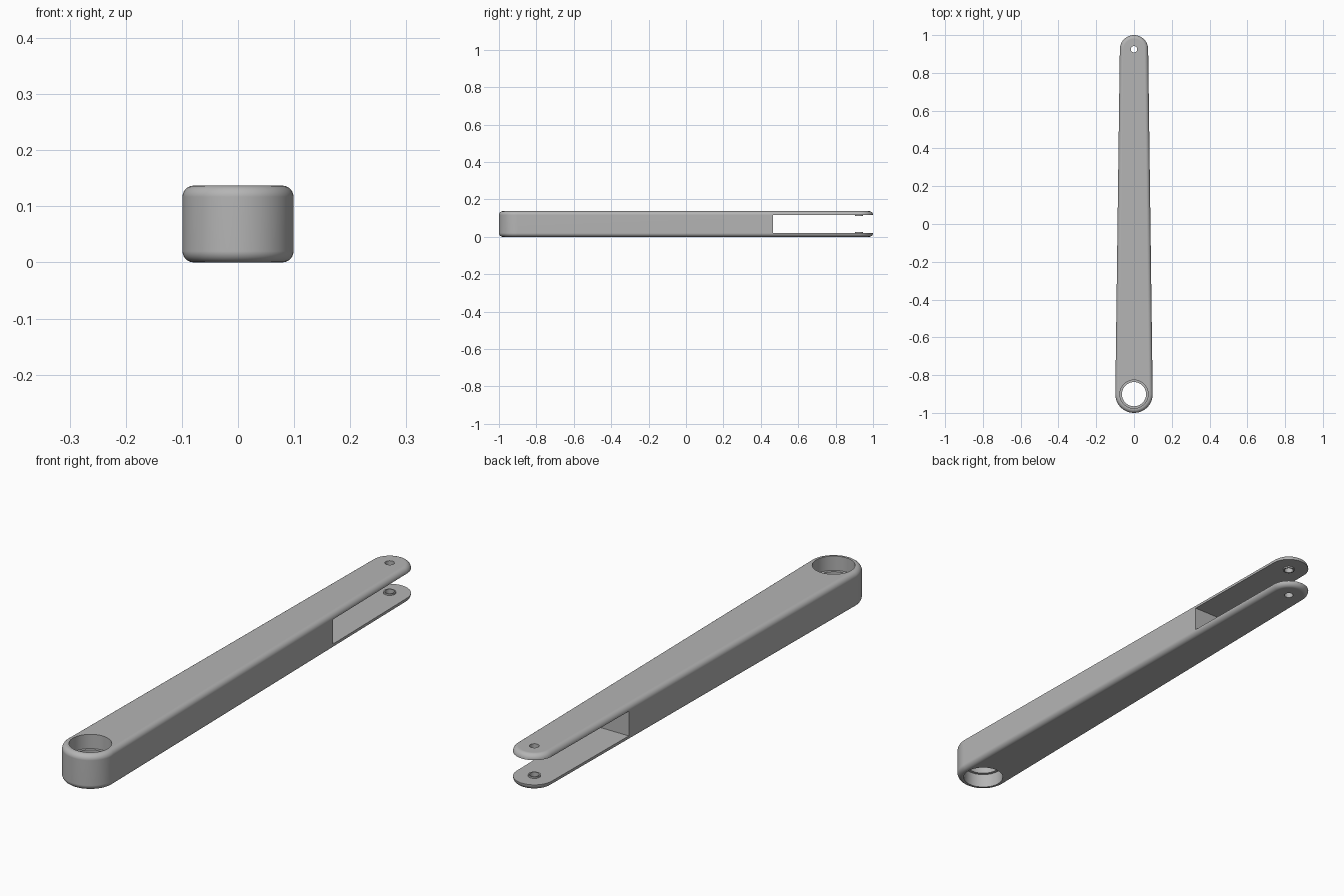
import bpy, bmesh, math

cube = bpy.data.objects.get("Cube")
if cube:
    bpy.data.objects.remove(cube, do_unlink=True)

HEIGHT, FILLET = 0.137, 0.02
FRONT_R, BACK_R = 0.099, 0.075
FRONT_Y, BACK_Y = FRONT_R - 1, 1 - BACK_R
PLATE = 0.021            # thickness of each fork plate
SLOT_Y = 0.465
PIN_R = 0.017

metal = bpy.data.materials.new("plain grey")
metal.use_nodes = True
metal.diffuse_color = (0.46, 0.46, 0.46, 1)
metal.node_tree.nodes["Principled BSDF"].inputs["Base Color"].default_value = metal.diffuse_color


def loft(name, rings, wrap=False):
    """Skin a list of equal-length point rings, capped or joined end to start."""
    bm = bmesh.new()
    loops = [[bm.verts.new(p) for p in ring] for ring in rings]
    pairs = list(zip(loops, loops[1:]))
    if wrap:
        pairs.append((loops[-1], loops[0]))
    else:
        bm.faces.new(loops[0])
        bm.faces.new(loops[-1])
    for a, b in pairs:
        for i in range(len(a)):
            j = (i + 1) % len(a)
            bm.faces.new((a[i], a[j], b[j], b[i]))
    bmesh.ops.recalc_face_normals(bm, faces=bm.faces)
    mesh = bpy.data.meshes.new(name)
    bm.to_mesh(mesh)
    bm.free()
    mesh.materials.append(metal)
    obj = bpy.data.objects.new(name, mesh)
    bpy.context.collection.objects.link(obj)
    return obj


def lathe(name, profile, y, wrap=False, steps=64):
    """Revolve (radius, z) points about a vertical axis at the given y."""
    turns = [math.tau * i / steps for i in range(steps)]
    return loft(name, [[(r * math.cos(t), y + r * math.sin(t), z) for t in turns]
                       for r, z in profile], wrap)


def outline(inset, z, steps=32):
    """Tapered outline: two round ends joined by their common tangents."""
    lean = math.asin((FRONT_R - BACK_R) / (BACK_Y - FRONT_Y))
    points = []
    for start, sweep, y, r in ((lean, math.pi - 2 * lean, BACK_Y, BACK_R),
                               (math.pi - lean, math.pi + 2 * lean, FRONT_Y, FRONT_R)):
        for i in range(steps + 1):
            t = start + sweep * i / steps
            points.append(((r - inset) * math.cos(t), y + (r - inset) * math.sin(t), z))
    return points


def select(obj):
    bpy.ops.object.select_all(action='DESELECT')
    obj.select_set(True)
    bpy.context.view_layer.objects.active = obj


def cut(obj, cutter):
    cutter.hide_render = True
    select(obj)
    mod = obj.modifiers.new("cut", 'BOOLEAN')
    mod.operation, mod.solver, mod.object = 'DIFFERENCE', 'EXACT', cutter
    bpy.ops.object.modifier_apply(modifier=mod.name)
    bpy.data.objects.remove(cutter, do_unlink=True)


# Arm body with rounded top and bottom edges
arcs = [math.pi / 2 * i / 6 for i in range(7)]
lower = [(FILLET * (1 - math.sin(a)), FILLET * (1 - math.cos(a))) for a in arcs]
upper = [(d, HEIGHT - z) for d, z in reversed(lower)]
arm = loft("arm_body", [outline(d, z) for d, z in lower + upper])

# Fork slot through the back end
corners = ((-1, SLOT_Y), (1, SLOT_Y), (1, 2), (-1, 2))
cut(arm, loft("slot_cutter", [[(x, y, z) for x, y in corners]
                              for z in (PLATE, HEIGHT - PLATE)]))

# Front bore, wider at both mouths with a lip in the middle
SEAT_R, LIP_R = 0.075, 0.064
lip_low, lip_high = 0.055, HEIGHT - 0.055
cut(arm, lathe("bore_cutter", [(SEAT_R, -1), (SEAT_R, lip_low), (LIP_R, lip_low),
                               (LIP_R, lip_high), (SEAT_R, lip_high), (SEAT_R, 1)], FRONT_Y))

# Pin hole through both fork plates
cut(arm, lathe("pin_cutter", [(PIN_R, -1), (PIN_R, 1)], BACK_Y, steps=32))

# Thin washer bosses on the inner fork faces
parts = [arm]
for name, base, tip in (("lower_boss", PLATE, PLATE + 0.006),
                        ("upper_boss", HEIGHT - PLATE, HEIGHT - PLATE - 0.006)):
    boss_r = PIN_R + 0.005
    parts.append(lathe(name, [(PIN_R, base), (boss_r, base), (boss_r, tip), (PIN_R, tip)],
                       BACK_Y, wrap=True, steps=32))

# Smooth curves, crisp edges
for part in parts:
    select(part)
    bpy.ops.object.shade_smooth_by_angle(angle=math.radians(35))
    weighted = part.modifiers.new("weighted normals", 'WEIGHTED_NORMAL')
    weighted.keep_sharp = True
